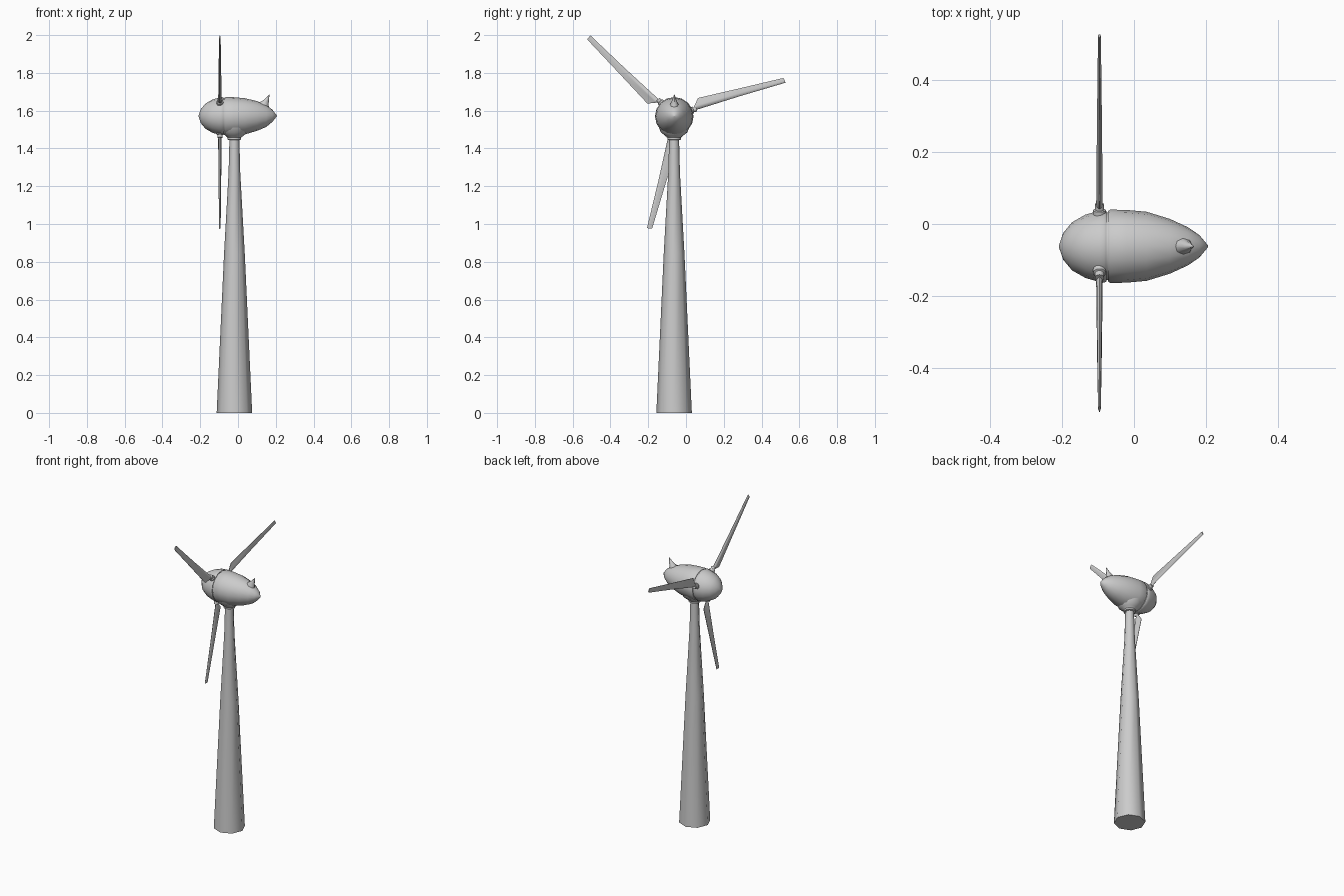
import bpy, bmesh, math
from mathutils import Matrix, Vector

if "Cube" in bpy.data.objects:
    bpy.data.objects.remove(bpy.data.objects["Cube"])

HUB = Vector((-0.096, -0.062, 1.575))   # rotor centre
TOWER = Vector((-0.019, -0.063, 0))


def loft(name, rings, angle=35):
    """Skin a list of equal-length point rings, cap both ends."""
    bm = bmesh.new()
    rows = [[bm.verts.new(p) for p in r] for r in rings]
    n = len(rows[0])
    for a, b in zip(rows, rows[1:]):
        for i in range(n):
            j = (i + 1) % n
            bm.faces.new((a[i], a[j], b[j], b[i]))
    bm.faces.new(rows[0])
    bm.faces.new(rows[-1])
    bmesh.ops.remove_doubles(bm, verts=bm.verts, dist=1e-5)
    bmesh.ops.recalc_face_normals(bm, faces=bm.faces)
    me = bpy.data.meshes.new(name)
    bm.to_mesh(me)
    bm.free()
    ob = bpy.data.objects.new(name, me)
    bpy.context.collection.objects.link(ob)
    bpy.ops.object.select_all(action='DESELECT')
    ob.select_set(True)
    bpy.context.view_layer.objects.active = ob
    bpy.ops.object.shade_smooth_by_angle(angle=math.radians(angle))
    return ob


def circle(n):
    return [(math.cos(2 * math.pi * i / n), math.sin(2 * math.pi * i / n)) for i in range(n)]


def ring_z(c, r, z, n):
    return [(c.x + r * a, c.y + r * b, z) for a, b in circle(n)]


def ring_x(x, ry, rz, zc, n=16):
    return [(x, HUB.y + ry * a, zc + rz * b) for a, b in circle(n)]


# Tower: eight-sided, tapering in three stages
loft("tower", [ring_z(TOWER, r, z, 8) for r, z in
               [(0.094, 0), (0.055, 0.84), (0.031, 1.27), (0.026, 1.46)]], 50)

# Neck flaring into the nacelle
loft("neck", [ring_z(TOWER, r, z, 16) for r, z in
              [(0.030, 1.445), (0.036, 1.447), (0.036, 1.457), (0.048, 1.468),
               (0.070, 1.485), (0.080, 1.51)]])

# Nacelle: x, half width, half height, centre height
loft("nacelle", [ring_x(*s) for s in
                 [(-0.072, 0.098, 0.098, 1.570), (-0.066, 0.102, 0.102, 1.570),
                  (-0.02, 0.101, 0.101, 1.570), (0.035, 0.096, 0.096, 1.570),
                  (0.10, 0.076, 0.079, 1.572), (0.15, 0.053, 0.058, 1.572),
                  (0.182, 0.031, 0.032, 1.573), (0.206, 0.002, 0.002, 1.572)]], 50)

# Recessed bearing between spinner and nacelle
loft("bearing", [ring_x(x, 0.094, 0.094, 1.571) for x in (-0.085, -0.065)])

# Spinner
loft("spinner", [ring_x(x, r, r, 1.571) for x, r in
                 [(-0.209, 0.002), (-0.197, 0.037), (-0.172, 0.067), (-0.135, 0.088),
                  (-0.10, 0.098), (-0.083, 0.101), (-0.077, 0.098)]], 50)

# Swept spike on the back of the nacelle
loft("tail_fin", [[(x + rx * a, HUB.y + ry * b, z + s * a) for a, b in circle(8)]
                  for x, rx, ry, z, s in
                  [(0.132, 0.034, 0.030, 1.610, -0.012), (0.138, 0.024, 0.020, 1.637, -0.006),
                   (0.152, 0.012, 0.010, 1.660, 0), (0.166, 0.001, 0.001, 1.686, 0)]], 50)

# Blade cross-section: chord fraction, thickness fraction
FOIL = [(0, 0), (0.15, 0.8), (0.4, 1), (1, 0.15), (1, -0.15), (0.4, -1), (0.15, -0.8)]


def section(r0, r1, p0, p1, t):
    """Ring across a blade pointing along +y, chord along z."""
    return [(t * h, r0 + (r1 - r0) * c, p0 + (p1 - p0) * c) for c, h in FOIL]


for k in range(3):
    turn = Matrix.Translation(HUB) @ Matrix.Rotation(math.radians(16 + 120 * k), 4, 'X')
    blade = loft(f"blade_{k + 1}", [section(0.105, 0.112, -0.012, 0.014, 0.010),
                                    section(0.118, 0.146, -0.004, 0.054, 0.009),
                                    section(0.36, 0.36, 0.002, 0.043, 0.007),
                                    section(0.614, 0.611, 0.004, 0.031, 0.004)], 40)
    # Round root socket and collar
    root = loft(f"blade_root_{k + 1}", [[(s * a, r, s * b) for a, b in circle(12)] for s, r in
                                        [(0.018, 0.07), (0.018, 0.104), (0.013, 0.106),
                                         (0.013, 0.122)]])
    for ob in (blade, root):
        ob.matrix_world = turn
